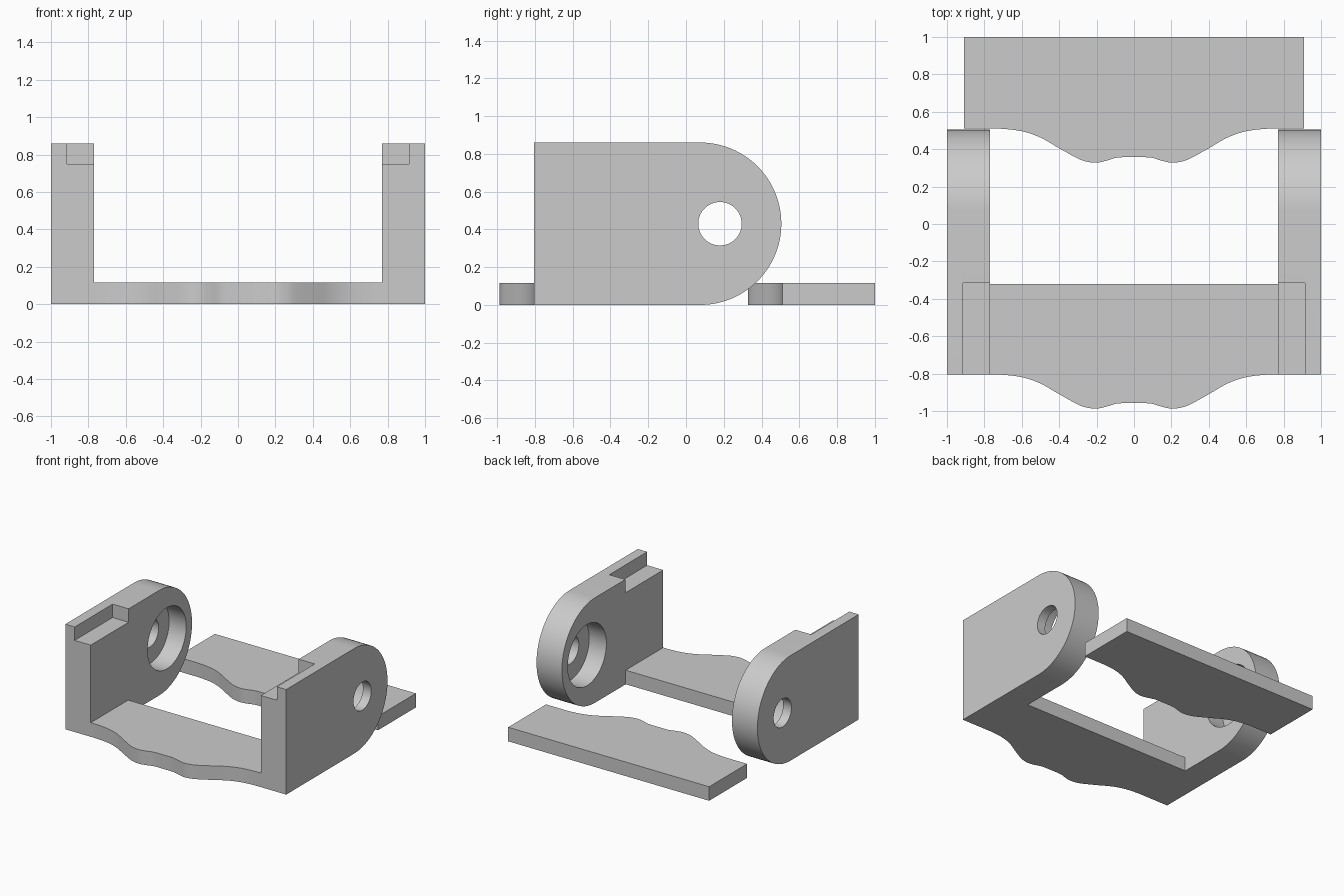
import bpy, bmesh, math
from mathutils import Vector, Matrix

cube = bpy.data.objects.get("Cube")
if cube:
    bpy.data.objects.remove(cube, do_unlink=True)

grey = bpy.data.materials.new("plain grey")
grey.use_nodes = True
COLOUR = (0.6, 0.6, 0.6, 1)
grey.diffuse_color = COLOUR
grey.node_tree.nodes["Principled BSDF"].inputs["Base Color"].default_value = COLOUR

FRONT, BACK = -0.805, 0.51      # where the wavy edges start
INNER, FLOOR, TOP = 0.77, 0.115, 0.86


def prism(name, outline, offset):
    """Extrude a closed outline of 3D points along an offset."""
    bm = bmesh.new()
    face = bm.faces.new([bm.verts.new(p) for p in outline])
    new = bmesh.ops.extrude_face_region(bm, geom=[face])["geom"]
    moved = [v for v in new if isinstance(v, bmesh.types.BMVert)]
    bmesh.ops.translate(bm, verts=moved, vec=offset)
    bmesh.ops.recalc_face_normals(bm, faces=bm.faces)
    mesh = bpy.data.meshes.new(name)
    bm.to_mesh(mesh)
    bm.free()
    mesh.materials.append(grey)
    obj = bpy.data.objects.new(name, mesh)
    bpy.context.collection.objects.link(obj)
    return obj


def combine(target, other, operation):
    """Apply a boolean and drop the second object."""
    bpy.ops.object.select_all(action="DESELECT")
    bpy.context.view_layer.objects.active = target
    target.select_set(True)
    mod = target.modifiers.new(operation, "BOOLEAN")
    mod.operation, mod.solver, mod.object = operation, "EXACT", other
    bpy.ops.object.modifier_apply(modifier=mod.name)
    bpy.data.objects.remove(other, do_unlink=True)


def arc(x, y, z, r, start, end, n):
    steps = [start + (end - start) * i / n for i in range(n + 1)]
    return [(x, y + r * math.cos(a), z + r * math.sin(a)) for a in steps]


def wave():
    """Half of the wavy edge as (x, depth), smoothed through key points."""
    keys = [(0.72, 0), (0.6, 0.014), (0.5, 0.048), (0.4, 0.105), (0.3, 0.16),
            (0.25, 0.177), (0.2, 0.182), (0.15, 0.172), (0.1, 0.157), (0.06, 0.153)]
    keys = [Vector(k) for k in [(0.8, 0)] + keys + [(0, 0.153)]]
    points = []
    for a, b, c, d in zip(keys, keys[1:], keys[2:], keys[3:]):
        for i in range(5):
            t = i / 5
            points.append(b + (c - a) * t / 2 + (2 * a - 5 * b + 4 * c - d) * t * t / 2
                          + (3 * b - a - 3 * c + d) * t ** 3 / 2)
    return points + [keys[-2]]


def wavy_plate(name, half_width, edge, far):
    half = [(half_width, 0)] + [tuple(p) for p in wave()]
    full = half + [(-x, d) for x, d in reversed(half)]
    outline = [(x, edge - d, 0) for x, d in full]
    outline += [(-half_width, far, 0), (half_width, far, 0)]
    return prism(name, outline, (0, 0, FLOOR))


def cheek(side):
    """Rounded side wall with a stepped bore and a notch in its top edge."""
    mid = TOP / 2
    outline = [(INNER, FRONT, TOP), (INNER, FRONT, 0)]
    outline += arc(INNER, BACK - 0.005 - mid, mid, mid, -math.pi / 2, math.pi / 2, 48)
    wall = prism("side_wall", outline, (1 - INNER, 0, 0))
    turn = 2 * math.pi
    for r, start, depth in ((0.115, 0.7, 0.4), (0.25, 0.7, 0.225)):
        ring = arc(start, 0.18, mid, r, 0, turn, 64)[:-1]
        combine(wall, prism("bore_cutter", ring, (depth, 0, 0)), "DIFFERENCE")
    notch = [(0.7, -0.9, 0.75), (0.915, -0.9, 0.75), (0.915, -0.9, 1), (0.7, -0.9, 1)]
    combine(wall, prism("notch_cutter", notch, (0, 0.585, 0)), "DIFFERENCE")
    if side < 0:
        wall.data.transform(Matrix.Scale(-1, 4, (1, 0, 0)))
        wall.data.flip_normals()
    return wall


# Frame: front crossbar joined to both side walls
frame = wavy_plate("frame", INNER, FRONT, -0.32)
for side in (1, -1):
    combine(frame, cheek(side), "UNION")

# Loose plate at the back
back_plate = wavy_plate("back_plate", 0.91, BACK, 1.0)

for obj in (frame, back_plate):
    bpy.ops.object.select_all(action="DESELECT")
    bpy.context.view_layer.objects.active = obj
    obj.select_set(True)
    bpy.ops.object.shade_smooth_by_angle(angle=math.radians(30))
